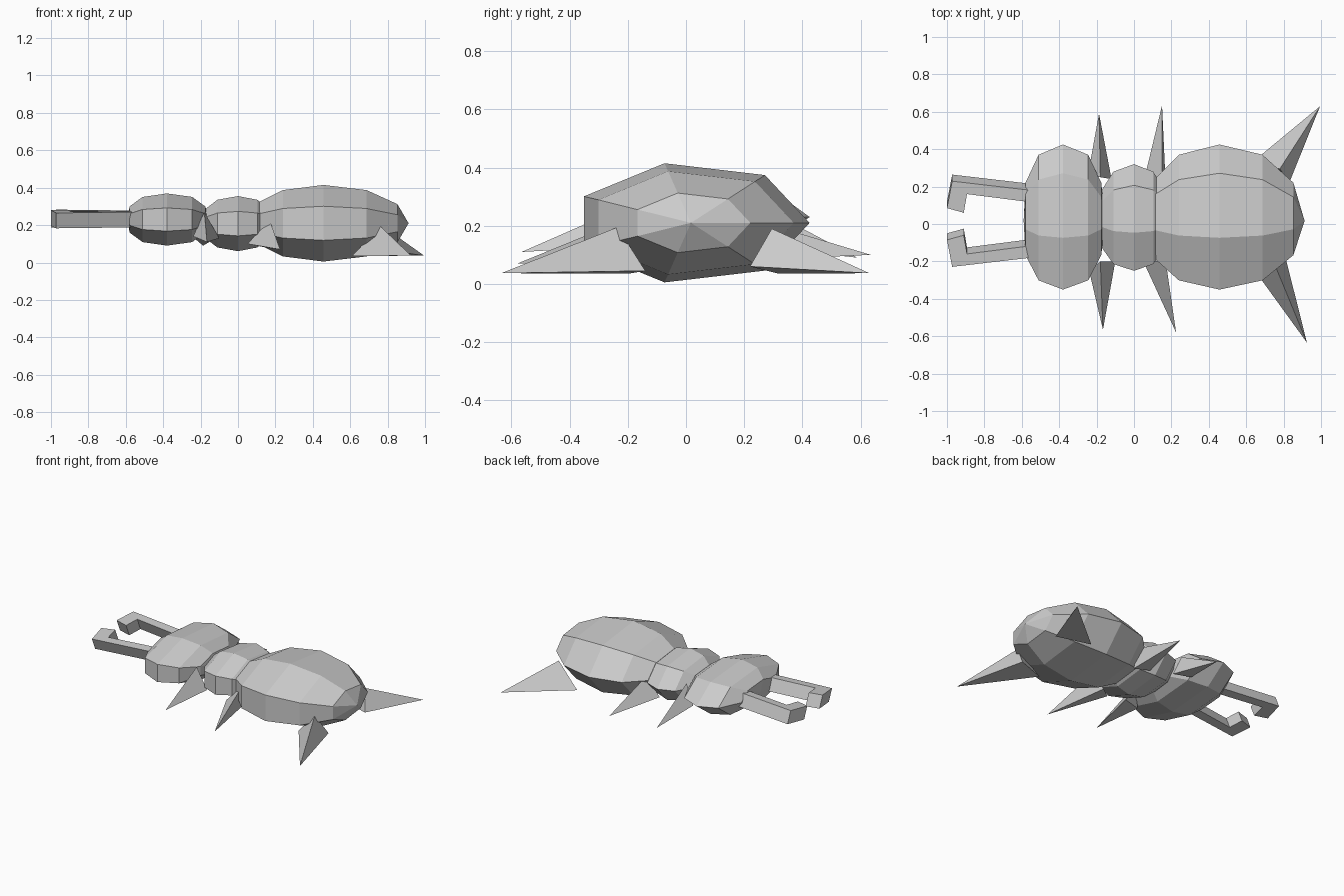
import bpy, bmesh, math

if "Cube" in bpy.data.objects:
    bpy.data.objects.remove(bpy.data.objects["Cube"])

def make(name, verts, faces):
    me = bpy.data.meshes.new(name)
    me.from_pydata(verts, [], faces)
    bm = bmesh.new()
    bm.from_mesh(me)
    bmesh.ops.recalc_face_normals(bm, faces=bm.faces)
    bm.to_mesh(me)
    bm.free()
    ob = bpy.data.objects.new(name, me)
    bpy.context.collection.objects.link(ob)
    return ob

# Seven-sided body segment lying along x; xs = pole, five rings, pole
def segment(name, xs, cy, cz, ry, rz, n=7):
    verts = [(xs[0], cy, cz)]
    for i in range(1, 6):
        f = math.sin(math.pi * i / 6)
        for k in range(n):
            a = 2 * math.pi * k / n
            verts.append((xs[i], cy + ry * f * math.cos(a), cz + rz * f * math.sin(a)))
    verts.append((xs[6], cy, cz))
    last = len(verts) - 1
    faces = []
    for k in range(n):
        j = (k + 1) % n
        faces.append((0, 1 + k, 1 + j))
        faces.append((last, last - n + j, last - n + k))
        for r in range(4):
            b = 1 + r * n
            faces.append((b + k, b + j, b + n + j, b + n + k))
    return make(name, verts, faces)

segment("head", [-.59, -.58, -.51, -.38, -.245, -.175, -.155], .017, .23, .408, .143)
segment("thorax", [-.21, -.18, -.11, 0, .103, .17, .2], .02, .208, .30, .151)
segment("abdomen", [.05, .09, .24, .457, .687, .852, .912], .017, .21, .408, .21)

# Hooked jaws: mirrored outline, both leaning the same way
outline = [(-.5, .174), (-.972, .229), (-1, .085), (-.91, .06), (-.893, .16), (-.5, .11)]
for side, name in ((1, "left_jaw"), (-1, "right_jaw")):
    top = [(x, y * side, .274 + .1 * (y * side - side * .14)) for x, y in outline]
    low = [(x, y + .035, z - .082) for x, y, z in top]
    n = len(outline)
    faces = [tuple(range(n)), tuple(range(2 * n - 1, n - 1, -1))]
    faces += [(i, (i + 1) % n, n + (i + 1) % n, n + i) for i in range(n)]
    make(name, top + low, faces)

# Three-sided spike legs: ridge vertex, two lower base vertices, tip
legs = {
    "front_leg_right": [(-.18, -.2, .27), (-.24, -.25, .14), (-.10, -.2, .13), (-.166, -.565, .11)],
    "front_leg_left": [(-.18, .25, .27), (-.245, .27, .14), (-.12, .24, .13), (-.187, .59, .09)],
    "middle_leg_right": [(.17, -.2, .225), (.05, -.2, .1), (.15, -.12, .08), (.225, -.58, .07)],
    "middle_leg_left": [(.15, .22, .225), (.05, .22, .1), (.17, .2, .08), (.15, .635, .1)],
    "rear_leg_right": [(.76, -.235, .195), (.61, -.2, .035), (.80, -.14, .045), (.925, -.635, .037)],
    "rear_leg_left": [(.78, .295, .19), (.62, .32, .035), (.83, .22, .06), (.995, .63, .037)],
}
for name, pts in legs.items():
    make(name, pts, [(0, 1, 2), (0, 1, 3), (1, 2, 3), (2, 0, 3)])
